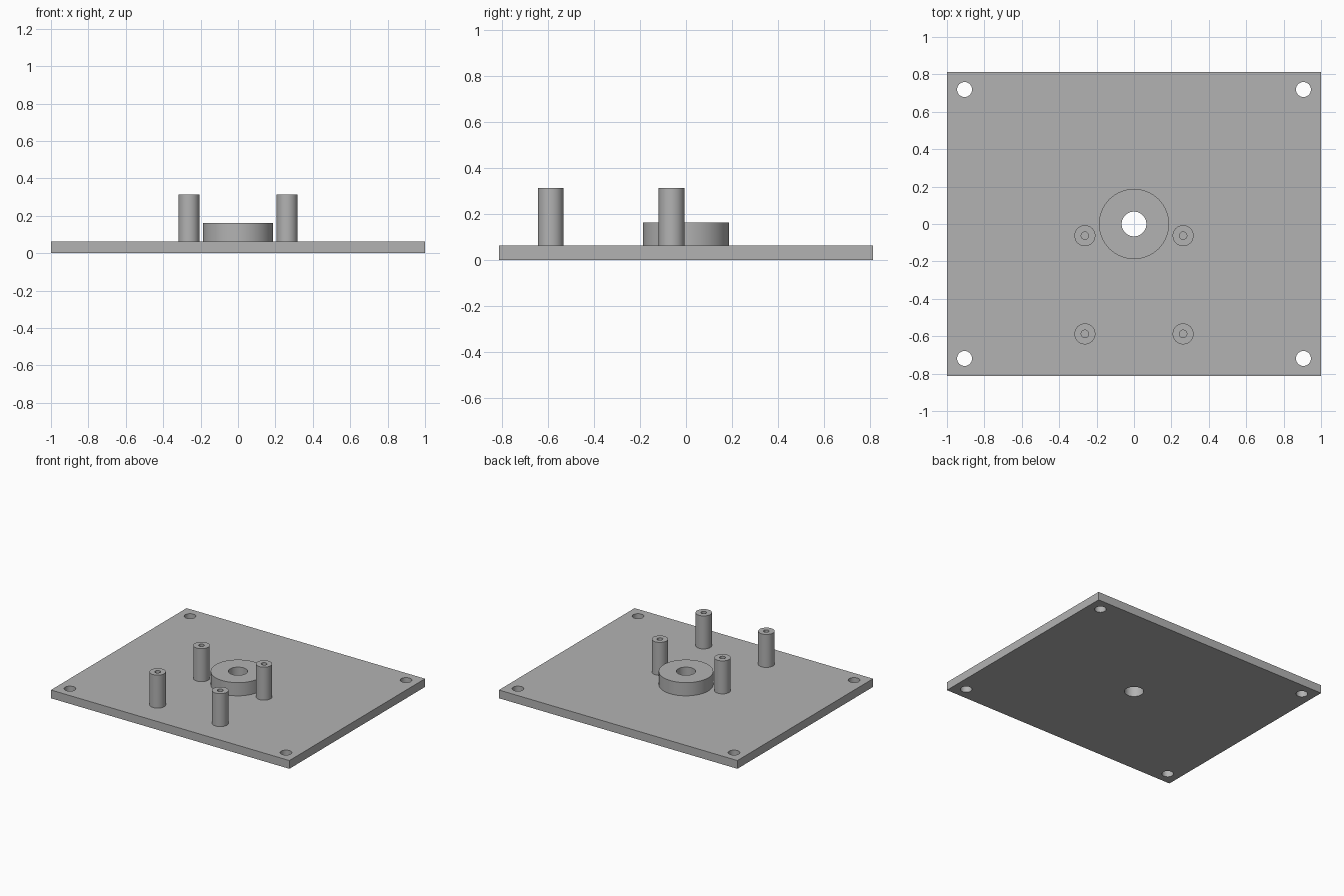
import bpy
import bmesh
from math import cos, sin, tau

if "Cube" in bpy.data.objects:
    bpy.data.objects.remove(bpy.data.objects["Cube"])

# Single grey finish
grey = bpy.data.materials.new("plain grey")
grey.use_nodes = True
GREY = (0.45, 0.45, 0.45, 1)
grey.diffuse_color = GREY
grey.node_tree.nodes["Principled BSDF"].inputs["Base Color"].default_value = GREY


def circle(x, y, radius, sides=64):
    return [(x + radius * cos(tau * i / sides), y + radius * sin(tau * i / sides))
            for i in range(sides)]


def extrude_outline(name, outline, holes, bottom, top):
    """Fill an outline with holes cut out and extrude it between two heights."""
    curve = bpy.data.curves.new(name, "CURVE")
    curve.dimensions = "2D"
    curve.fill_mode = "BOTH"
    curve.extrude = (top - bottom) / 2
    for loop in [outline] + holes:
        spline = curve.splines.new("POLY")
        spline.points.add(len(loop) - 1)
        for point, (x, y) in zip(spline.points, loop):
            point.co = (x, y, 0, 1)
        spline.use_cyclic_u = True
    source = bpy.data.objects.new(name + "_outline", curve)
    bpy.context.collection.objects.link(source)
    bpy.context.view_layer.update()
    evaluated = source.evaluated_get(bpy.context.evaluated_depsgraph_get())
    mesh = bpy.data.meshes.new_from_object(evaluated)
    bpy.data.objects.remove(source)

    # Weld caps to walls and lift to the requested height
    bm = bmesh.new()
    bm.from_mesh(mesh)
    bmesh.ops.remove_doubles(bm, verts=bm.verts, dist=0.0001)
    bmesh.ops.recalc_face_normals(bm, faces=bm.faces)
    bmesh.ops.translate(bm, verts=bm.verts, vec=(0, 0, (top + bottom) / 2))
    bm.to_mesh(mesh)
    bm.free()
    mesh.materials.clear()
    mesh.materials.append(grey)

    part = bpy.data.objects.new(name, mesh)
    bpy.context.collection.objects.link(part)
    bpy.ops.object.select_all(action="DESELECT")
    part.select_set(True)
    bpy.context.view_layer.objects.active = part
    bpy.ops.object.shade_smooth_by_angle()
    return part


HALF_X, HALF_Y, THICK = 1.0, 0.8125, 0.0625
BORE = 0.066

# Base plate with corner screw holes and central bore
corners = [(-HALF_X, -HALF_Y), (HALF_X, -HALF_Y), (HALF_X, HALF_Y), (-HALF_X, HALF_Y)]
screw_holes = [circle(sx * 0.906, sy * 0.719, 0.04) for sx in (-1, 1) for sy in (-1, 1)]
extrude_outline("base_plate", corners, screw_holes + [circle(0, 0, BORE)], 0, THICK)

# Raised collar around the bore
extrude_outline("center_collar", circle(0, 0, 0.1875), [circle(0, 0, BORE)], THICK, 0.1625)

# Four hollow standoffs
for side, x in (("left", 0.2625), ("right", -0.2625)):
    for end, y in (("front", -0.5875), ("back", -0.0625)):
        extrude_outline(f"{end}_{side}_standoff", circle(x, y, 0.056),
                        [circle(x, y, 0.02)], THICK, 0.3125)
